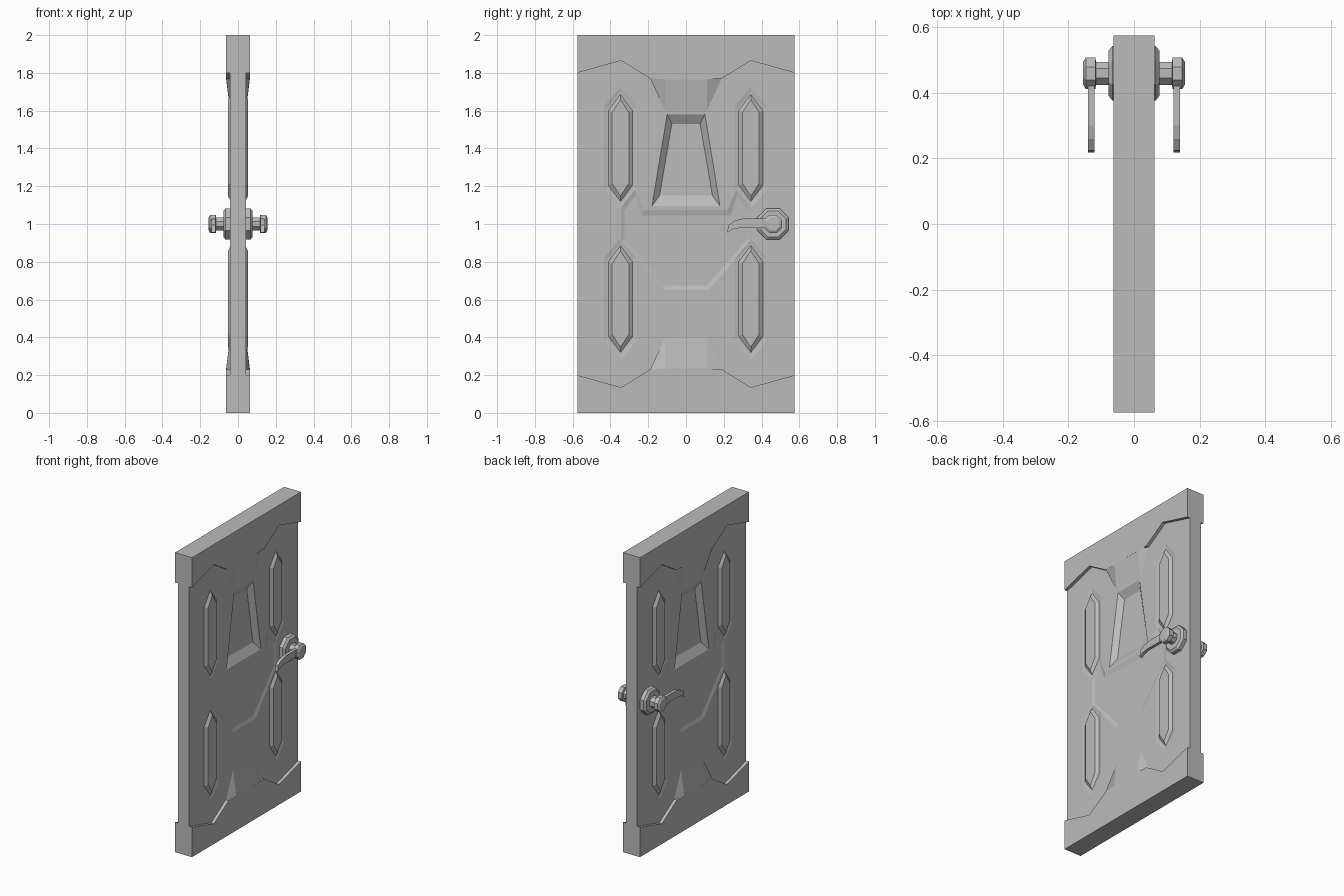
import bpy, bmesh, math

if "Cube" in bpy.data.objects:
    bpy.data.objects.remove(bpy.data.objects["Cube"])

grey = bpy.data.materials.new("door_grey")
grey.use_nodes = True
grey.diffuse_color = (0.5, 0.5, 0.5, 1)
grey.node_tree.nodes["Principled BSDF"].inputs["Base Color"].default_value = (0.5, 0.5, 0.5, 1)


def loft(name, rings, mirrored=True):
    """Solid through rings of (y, z) outlines, each at its own x."""
    bm = bmesh.new()
    loops = [[bm.verts.new((x, y, z)) for y, z in outline] for x, outline in rings]
    n = len(loops[0])
    for a, b in zip(loops, loops[1:]):
        for i in range(n):
            j = (i + 1) % n
            bm.faces.new((a[i], a[j], b[j], b[i]))
    bm.faces.new(loops[0])
    bm.faces.new(loops[-1])
    bmesh.ops.recalc_face_normals(bm, faces=bm.faces[:])
    mesh = bpy.data.meshes.new(name)
    bm.to_mesh(mesh)
    bm.free()
    mesh.materials.append(grey)
    obj = bpy.data.objects.new(name, mesh)
    bpy.context.collection.objects.link(obj)
    if mirrored:
        obj.modifiers.new("mirror", "MIRROR")
    return obj


def both(half):
    """Completes a +y half outline with its -y reflection."""
    return half + [(-y, z) for y, z in reversed(half)]


def flip(outline):
    return [(y, 2 - z) for y, z in outline]


def long_hexagon(cy, cz, width, tip, shoulder):
    half = [(0, tip), (width, shoulder), (width, -shoulder)]
    return [(cy + y, cz + z) for y, z in half + [(-y, -z) for y, z in half]]


def octagon(r):
    return [(0.46 + r * math.cos(math.pi * (k + 0.5) / 4),
             1.0 + r * math.sin(math.pi * (k + 0.5) / 4)) for k in range(8)]


FACE, CAP = 0.042, 0.063

# Thin middle slab, cut on one side and mirrored to the other
slab_outline = both([(0.5, 1.9), (0.575, 1.8), (0.575, 0.2), (0.5, 0.1)])
slab = loft("door_slab", [(-0.01, slab_outline), (FACE, slab_outline)], False)


def cut(name, outer, inner, depth):
    tool = loft(name, [(0.1, outer), (FACE, outer), (FACE - depth, inner)], False)
    tool.hide_render = True
    tool.hide_set(True)
    mod = slab.modifiers.new(name, "BOOLEAN")
    mod.operation = "DIFFERENCE"
    mod.solver = "EXACT"
    mod.object = tool


# Trapezoid window recess
cut("window_cutter", both([(0.10, 1.58), (0.18, 1.095)]),
    both([(0.075, 1.53), (0.14, 1.15)]), 0.03)

# Shallow recess across the middle
cut("middle_cutter",
    both([(0.22, 1.075), (0.27, 1.19), (0.345, 1.09), (0.345, 0.91), (0.12, 0.675 - 0.025)]),
    both([(0.235, 1.045), (0.27, 1.15), (0.325, 1.075), (0.325, 0.92), (0.11, 0.675)]), 0.007)

# Raised long hexagon panels in shallow beds
for row, cz in (("lower", 0.603), ("upper", 1.403)):
    for side, cy in (("front", -0.347), ("back", 0.343)):
        cut(f"{row}_{side}_bed_cutter", long_hexagon(cy, cz, 0.087, 0.32, 0.22),
            long_hexagon(cy, cz, 0.07, 0.295, 0.21), 0.004)
        loft(f"{row}_{side}_panel",
             [(0.02, long_hexagon(cy, cz, 0.064, 0.283, 0.198)),
              (FACE - 0.004, long_hexagon(cy, cz, 0.064, 0.283, 0.198)),
              (0.053, long_hexagon(cy, cz, 0.044, 0.255, 0.188))])

mirror = slab.modifiers.new("mirror", "MIRROR")
mirror.use_bisect_axis[0] = True

# Thick end caps with a ramp down to the slab
cap = both([(0.19, 1.77), (0.343, 1.865), (0.575, 1.8), (0.575, 2.0)])
ramp_low = both([(0.19, 1.85), (0.19, 1.772), (0.11, 1.6)])
ramp_high = both([(0.19, 1.85), (0.19, 1.772), (0.11, 1.765)])
for name, place in (("top", lambda o: o), ("bottom", flip)):
    loft(name + "_cap", [(-CAP, place(cap)), (CAP, place(cap))], False)
    loft(name + "_ramp", [(0.03, place(ramp_low)), (FACE, place(ramp_low)),
                          (CAP - 0.0003, place(ramp_high))])

# Handle: stepped rosette, spindle and knob turned as one octagonal profile
loft("handle_rosette", [(x, octagon(r)) for x, r in
                        ((0.03, 0.09), (0.066, 0.09), (0.078, 0.074))])
loft("handle_knob", [(x, octagon(r)) for x, r in
                     ((0.07, 0.038), (0.116, 0.038), (0.118, 0.052),
                      (0.147, 0.052), (0.155, 0.038))])

# Curved lever
lever = [(0.44, 1.03), (0.30, 1.028), (0.26, 1.018), (0.225, 0.995),
         (0.218, 0.955), (0.25, 0.973), (0.29, 0.98), (0.44, 0.978)]
loft("handle_lever", [(0.12, lever), (0.14, lever)])
